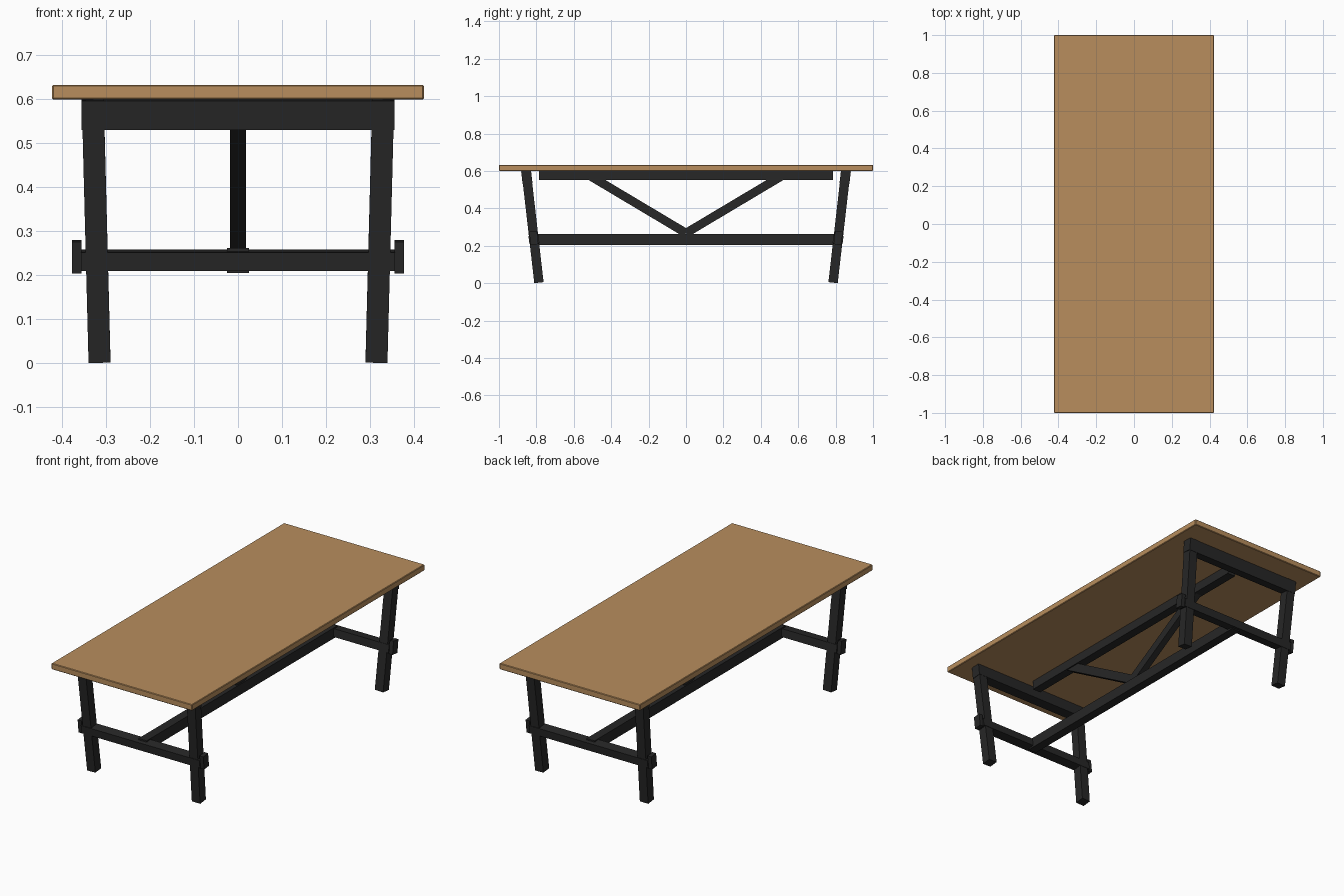
import bpy
from mathutils import Vector, Matrix

if "Cube" in bpy.data.objects:
    bpy.data.objects.remove(bpy.data.objects["Cube"])


def material(name, rgb):
    m = bpy.data.materials.new(name)
    m.diffuse_color = (*rgb, 1)
    m.use_nodes = True
    m.node_tree.nodes["Principled BSDF"].inputs["Base Color"].default_value = m.diffuse_color
    return m


wood = material("wood", (0.48, 0.27, 0.11))
black = material("black_paint", (0.02, 0.02, 0.02))


def box(name, size, loc, mat=black, rot=(0, 0, 0)):
    bpy.ops.mesh.primitive_cube_add(size=1, location=loc, rotation=rot)
    o = bpy.context.object
    o.name = name
    o.scale = size
    bpy.ops.object.transform_apply(location=False, rotation=False, scale=True)
    o.data.materials.append(mat)
    return o


def beam(name, a, b, width, depth):
    """Square-cut bar from a to b; width stays level along x."""
    a, b = Vector(a), Vector(b)
    z = (b - a).normalized()
    y = z.cross(Vector((1, 0, 0))).normalized()
    x = y.cross(z)
    o = box(name, (width, depth, (b - a).length), (0, 0, 0))
    o.matrix_world = Matrix.Translation((a + b) / 2) @ Matrix((x, y, z)).transposed().to_4x4()
    return o


# Splayed leg line: y position at height z
def leg_y(z):
    return 0.786 + 0.115 * z


# Table top with eased edges
top = box("table_top", (0.846, 2.0, 0.033), (0, 0, 0.6165), wood)
bev = top.modifiers.new("eased_edges", 'BEVEL')
bev.width = 0.003
bev.segments = 1

for s, end in ((-1, "front"), (1, "back")):
    tilt = -s * 0.1145
    # Apron and lower crossbar follow the lean of the legs
    box(end + "_apron", (0.712, 0.053, 0.067), (0, s * leg_y(0.5665), 0.5665), rot=(tilt, 0, 0))
    box(end + "_crossbar", (0.714, 0.054, 0.043), (0, s * leg_y(0.2335), 0.2335), rot=(tilt, 0, 0))
    for t, side in ((-1, "left"), (1, "right")):
        beam(f"{end}_{side}_leg", (t * 0.315, s * leg_y(0.003), 0.0035),
             (t * 0.3305, s * leg_y(0.6), 0.602), 0.05, 0.05)
        # End cap of the crossbar
        box(f"{end}_{side}_cap", (0.022, 0.042, 0.072), (t * 0.367, s * leg_y(0.2425), 0.2425), rot=(tilt, 0, 0))
    # Diagonal brace
    beam(end + "_brace", (0, 0, 0.268), (0, s * 0.52, 0.578), 0.036, 0.046)

# Long centre members
box("stretcher", (0.049, 1.64, 0.057), (0, 0, 0.2335))
box("upper_rail", (0.049, 1.57, 0.05), (0, 0, 0.576))
